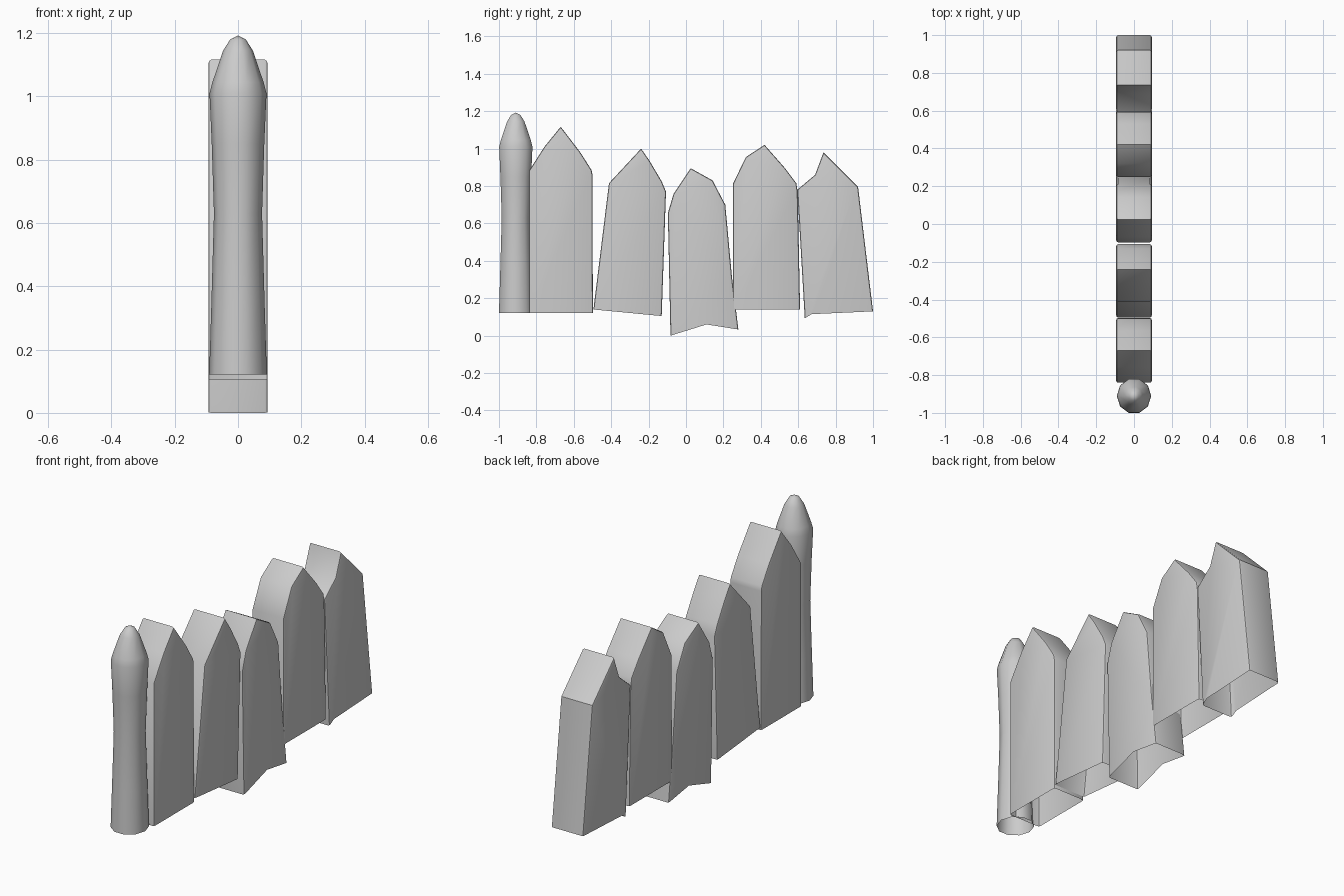
import bpy, bmesh, math

if "Cube" in bpy.data.objects:
    bpy.data.objects.remove(bpy.data.objects["Cube"])

HALF = 0.094  # half thickness of the fence


def finish(name, bm, angle):
    me = bpy.data.meshes.new(name)
    bm.to_mesh(me)
    bm.free()
    ob = bpy.data.objects.new(name, me)
    bpy.context.collection.objects.link(ob)
    bpy.ops.object.select_all(action='DESELECT')
    ob.select_set(True)
    bpy.context.view_layer.objects.active = ob
    bpy.ops.object.shade_smooth_by_angle(angle=math.radians(angle))
    return ob


def plank(name, outline, base=()):
    """Extrude a y-z outline along x; the underside is left open."""
    pts = list(outline) + list(base)
    n, m = len(pts), len(outline)
    bm = bmesh.new()
    a = [bm.verts.new((-HALF, y, z)) for y, z in pts]
    b = [bm.verts.new((HALF, y, z)) for y, z in pts]
    bm.faces.new(a)
    bm.faces.new(b[::-1])
    for i in range(m - 1):
        bm.faces.new((a[i], b[i], b[i + 1], a[i + 1]))
    bmesh.ops.recalc_face_normals(bm, faces=bm.faces[:])
    # soften the rims between the broad faces and the sides
    rims = [bm.edges.get((r[i], r[i + 1])) for r in (a, b) for i in range(m - 1)]
    bmesh.ops.bevel(bm, geom=rims, offset=0.01, segments=2, profile=0.5,
                    affect='EDGES', clamp_overlap=True)
    return finish(name, bm, 35)


# Pointed planks, outlines run from lower left over the tip to lower right
plank("plank_1", [(-0.84, 0.122), (-0.84, 0.88), (-0.757, 1.01), (-0.67, 1.117),
                  (-0.565, 0.98), (-0.505, 0.885), (-0.5, 0.86), (-0.498, 0.122)])
plank("plank_2", [(-0.495, 0.14), (-0.412, 0.815), (-0.24, 1.0), (-0.195, 0.935),
                  (-0.13, 0.825), (-0.107, 0.77), (-0.13, 0.105)])
plank("plank_3", [(-0.083, 0.0), (-0.097, 0.655), (-0.067, 0.757), (0.025, 0.895),
                  (0.142, 0.83), (0.21, 0.70), (0.245, 0.32), (0.28, 0.033)],
      base=[(0.11, 0.06)])
plank("plank_4", [(0.25, 0.14), (0.25, 0.81), (0.32, 0.955), (0.42, 1.02),
                  (0.53, 0.895), (0.59, 0.815), (0.597, 0.77), (0.61, 0.14)])
plank("plank_5", [(0.635, 0.093), (0.595, 0.78), (0.69, 0.86), (0.735, 0.98),
                  (0.92, 0.795), (1.0, 0.13)],
      base=[(0.672, 0.115)])

# Round end post with a slim waist and a bullet-shaped tip, open underneath
SIDES = 10
profile = [(0.091, 0.122), (0.084, 0.35), (0.076, 0.63), (0.083, 0.85), (0.09, 1.01),
           (0.081, 1.045), (0.047, 1.145), (0.025, 1.18)]
bm = bmesh.new()
rings = [[bm.verts.new((r * math.cos(i * math.tau / SIDES),
                        -0.91 + r * 1.04 * math.sin(i * math.tau / SIDES), z))
          for i in range(SIDES)] for r, z in profile]
tip = bm.verts.new((0, -0.91, 1.193))
for i in range(SIDES):
    j = (i + 1) % SIDES
    for lo, hi in zip(rings, rings[1:]):
        bm.faces.new((lo[i], lo[j], hi[j], hi[i]))
    bm.faces.new((rings[-1][i], rings[-1][j], tip))
finish("end_post", bm, 50)
